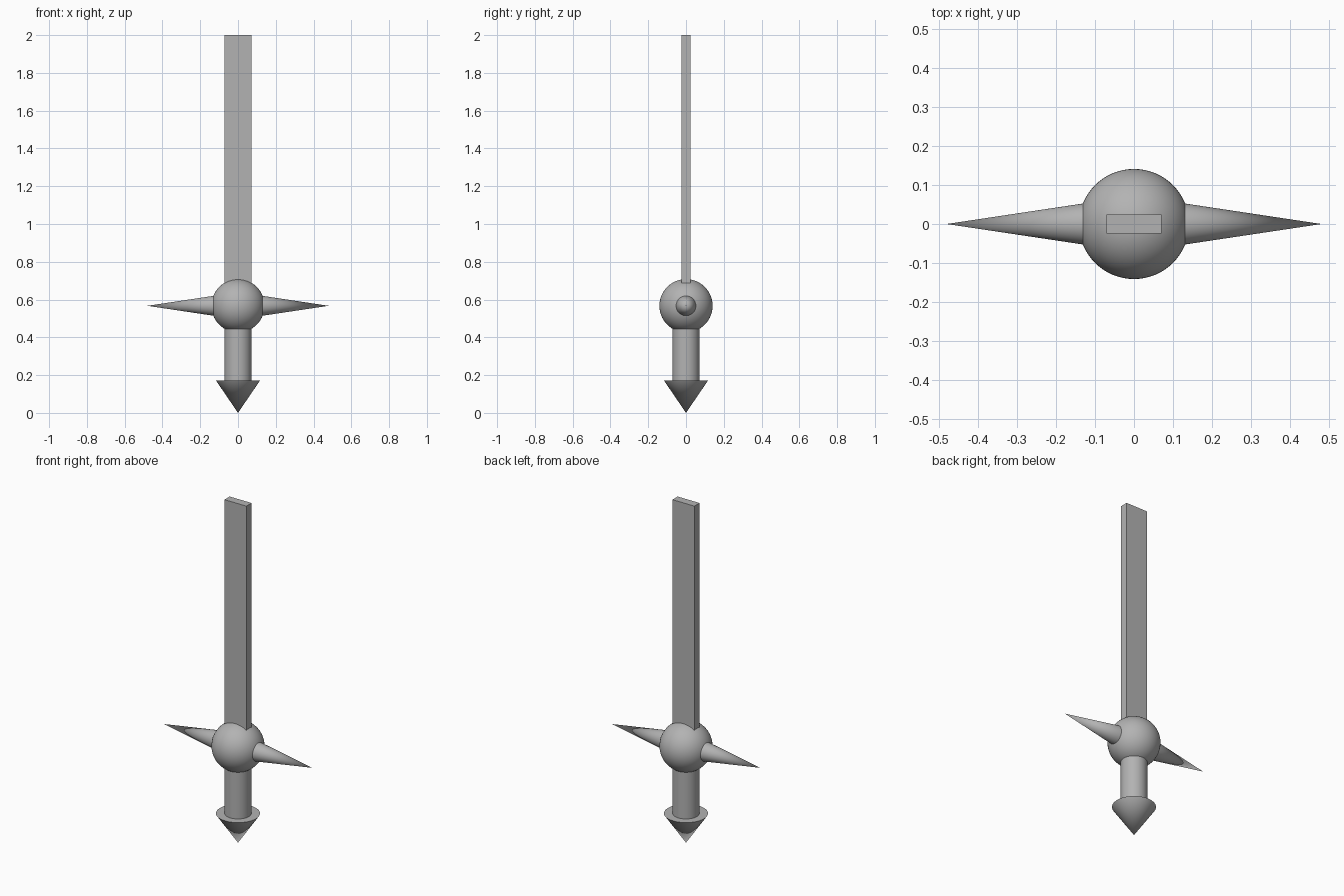
import bpy
import math

cube = bpy.data.objects.get("Cube")
if cube:
    bpy.data.objects.remove(cube, do_unlink=True)

# One plain steel colour
steel = bpy.data.materials.new("grey_steel")
steel.use_nodes = True
colour = (0.45, 0.45, 0.45, 1)
steel.diffuse_color = colour
steel.node_tree.nodes["Principled BSDF"].inputs["Base Color"].default_value = colour

HUB_Z = 0.567


def finish(name, smooth=True):
    obj = bpy.context.object
    obj.name = name
    obj.data.materials.append(steel)
    if smooth:
        bpy.ops.object.shade_smooth_by_angle(angle=math.radians(35))
    return obj


def cone(name, radius, length, centre, rotation):
    bpy.ops.mesh.primitive_cone_add(vertices=64, radius1=radius, radius2=0,
                                    depth=length, location=centre, rotation=rotation)
    return finish(name)


# Flat blade, rising out of the hub
bpy.ops.mesh.primitive_cube_add(size=1, location=(0, 0, 1.3))
blade = finish("blade", smooth=False)
blade.scale = (0.142, 0.048, 1.4)

# Round hub
bpy.ops.mesh.primitive_uv_sphere_add(segments=64, ring_count=32, radius=0.141,
                                     location=(0, 0, HUB_Z))
finish("hub")

# Guard spikes on both sides
for side, label in ((1, "left"), (-1, "right")):
    cone(label + "_guard_spike", 0.054, 0.36, (side * 0.3, 0, HUB_Z),
         (0, side * math.pi / 2, 0))

# Grip
bpy.ops.mesh.primitive_cylinder_add(vertices=64, radius=0.071, depth=0.34,
                                    location=(0, 0, 0.33))
finish("grip")

# Pointed pommel, tip down
cone("pommel", 0.117, 0.172, (0, 0, 0.086), (math.pi, 0, 0))
